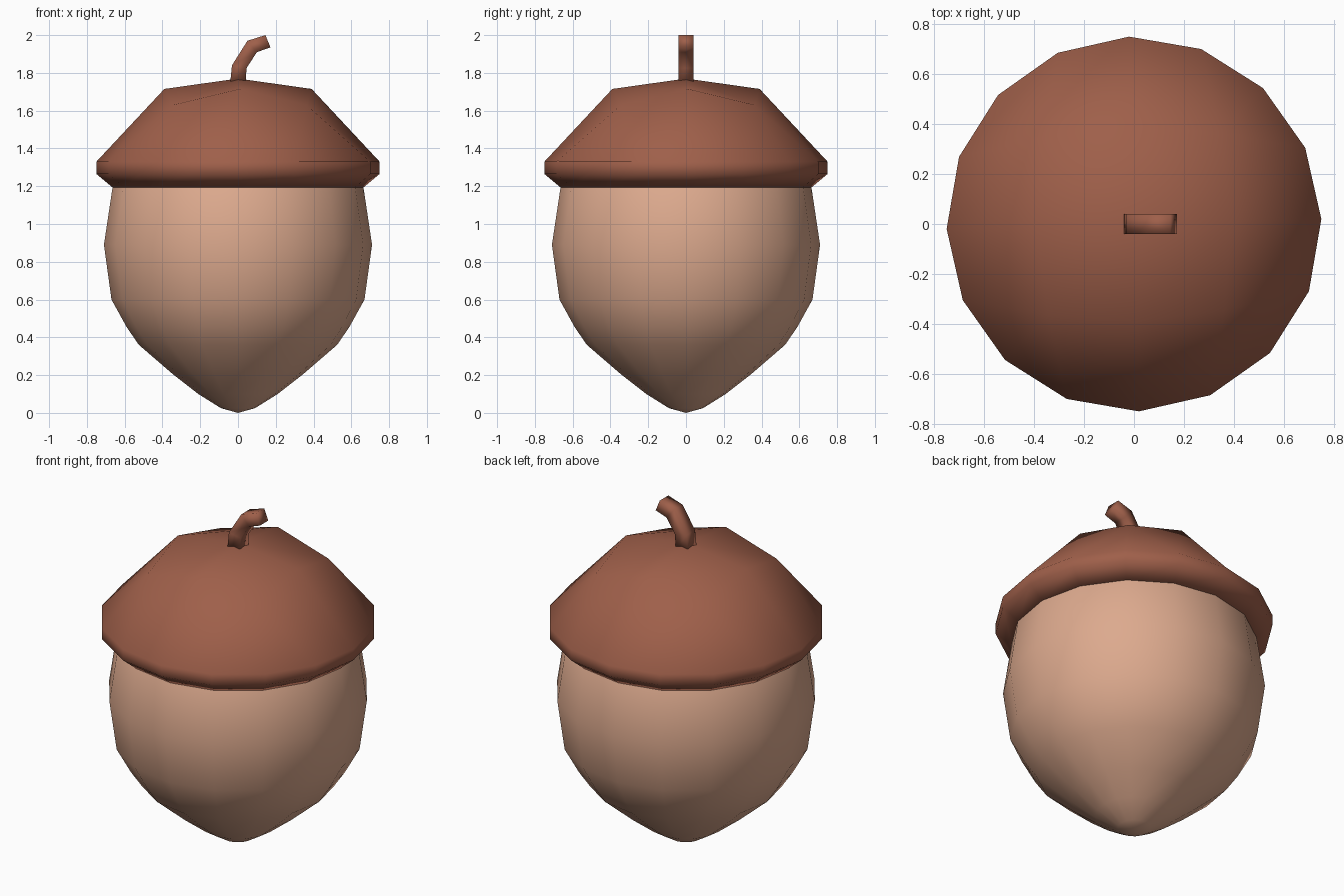
import bpy, bmesh, math
from mathutils import Vector

if "Cube" in bpy.data.objects:
    bpy.data.objects.remove(bpy.data.objects["Cube"])

TWIST = math.radians(1.5)
SIDES = 16


def material(name, rgb):
    m = bpy.data.materials.new(name)
    m.diffuse_color = (*rgb, 1)
    m.use_nodes = True
    m.node_tree.nodes["Principled BSDF"].inputs["Base Color"].default_value = m.diffuse_color
    return m


def finish(bm, name, mat):
    bmesh.ops.recalc_face_normals(bm, faces=bm.faces)
    for f in bm.faces:
        f.smooth = True
    me = bpy.data.meshes.new(name)
    bm.to_mesh(me)
    bm.free()
    me.materials.append(mat)
    ob = bpy.data.objects.new(name, me)
    bpy.context.collection.objects.link(ob)
    return ob


def polar(r, a, z):
    return Vector((r * math.cos(a + TWIST), r * math.sin(a + TWIST), z))


def skin(bm, rings):
    """Join consecutive vertex rings with quads."""
    for a, b in zip(rings, rings[1:]):
        n = len(a)
        for i in range(n):
            j = (i + 1) % n
            bm.faces.new((a[i], a[j], b[j], b[i]))


nut_tan = material("nut tan", (0.72, 0.40, 0.27))
cap_brown = material("cap brown", (0.345, 0.115, 0.068))

# Nut: turned profile with a pointed tip, closed inside the cap
profile = [(0.09, 0.025), (0.21, 0.10), (0.345, 0.205), (0.525, 0.36),
           (0.59, 0.455), (0.67, 0.60), (0.71, 0.89), (0.665, 1.19), (0.60, 1.30)]
bm = bmesh.new()
rings = [[bm.verts.new(polar(r, math.tau * i / SIDES, z)) for i in range(SIDES)]
         for r, z in profile]
skin(bm, rings)
tip = bm.verts.new((0, 0, 0))
for i in range(SIDES):
    bm.faces.new((tip, rings[0][(i + 1) % SIDES], rings[0][i]))
bm.faces.new(rings[-1])
finish(bm, "nut", nut_tan)

# Cap: 4 x 4 quad patch filling the sixteen-sided rim
bm = bmesh.new()


def cap_point(i, j):
    ring = max(abs(i), abs(j))
    if ring == 0:
        return Vector((0, 0, 1.77))
    if abs(i) >= abs(j):
        a = (0 if i > 0 else math.pi) + math.pi / 4 * j / i
    else:
        a = (math.pi / 2 if j > 0 else -math.pi / 2) - math.pi / 4 * i / j
    if ring == 2:
        return polar(0.75, a, 1.33)
    return polar(0.5, a, 1.63) if i and j else polar(0.39, a, 1.715)


grid = {(i, j): bm.verts.new(cap_point(i, j))
        for i in range(-2, 3) for j in range(-2, 3)}
for i in range(-2, 2):
    for j in range(-2, 2):
        bm.faces.new((grid[i, j], grid[i + 1, j], grid[i + 1, j + 1], grid[i, j + 1]))

# Cap rim: outer band, lower bevel and inner return
for r, z in [(0.75, 1.265), (0.66, 1.19), (0.58, 1.25)]:
    edges = [e for e in bm.edges if e.is_boundary]
    new = bmesh.ops.extrude_edge_only(bm, edges=edges)["geom"]
    for v in new:
        if isinstance(v, bmesh.types.BMVert):
            s = r / math.hypot(v.co.x, v.co.y)
            v.co = (v.co.x * s, v.co.y * s, z)
finish(bm, "cap", cap_brown)

# Stem: square section swept along a bent path (left and right edges in the xz plane)
left = [(-0.042, 1.74), (-0.032, 1.84), (0.05, 1.97), (0.145, 2.0)]
right = [(0.04, 1.74), (0.045, 1.825), (0.10, 1.91), (0.172, 1.935)]
bm = bmesh.new()
rings = []
for (lx, lz), (rx, rz) in zip(left, right):
    rings.append([bm.verts.new(p) for p in ((lx, -0.04, lz), (rx, -0.04, rz),
                                            (rx, 0.04, rz), (lx, 0.04, lz))])
skin(bm, rings)
bm.faces.new(rings[0])
bm.faces.new(rings[-1])
finish(bm, "stem", cap_brown)
